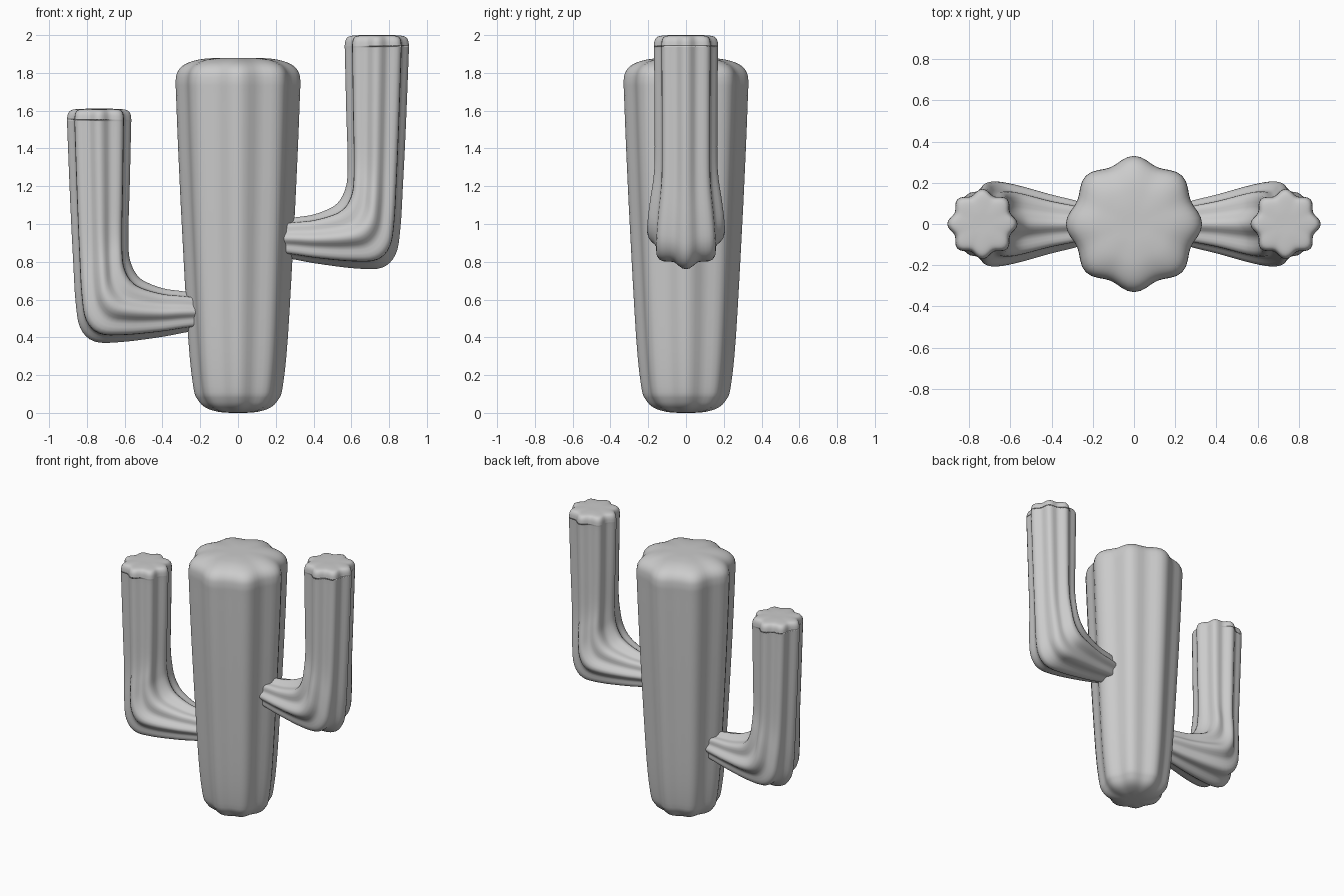
import bpy, bmesh
from math import sin, cos, pi, tau
from mathutils import Vector, Matrix

if "Cube" in bpy.data.objects:
    bpy.data.objects.remove(bpy.data.objects["Cube"])

SEG, STEPS = 64, 4


def smooth_keys(keys):
    """Catmull-Rom interpolation through key tuples."""
    k = [Vector(v) for v in keys]
    k = [k[0]] + k + [k[-1]]
    out = []
    for i in range(1, len(k) - 2):
        a, b, c, d = k[i - 1:i + 3]
        for s in range(STEPS):
            t = s / STEPS
            out.append(0.5 * (2 * b + (c - a) * t + (2 * a - 5 * b + 4 * c - d) * t * t
                              + (3 * b - a - 3 * c + d) * t ** 3))
    return out + [k[-2]]


def ribbed_loft(name, keys, rib):
    """Loft eight-ribbed rings; key = inner x, inner z, outer x, outer z, half width in y."""
    bm = bmesh.new()
    rings = []
    for ix, iz, ox, oz, hy in smooth_keys(keys):
        centre = Vector(((ix + ox) / 2, 0, (iz + oz) / 2))
        axis = Vector(((ox - ix) / 2, 0, (oz - iz) / 2))
        ring = []
        for j in range(SEG):
            a = tau * j / SEG
            r = 1 - rib * (1 - cos(8 * a)) / 2
            ring.append(bm.verts.new(centre + axis * (r * cos(a)) + Vector((0, hy * r * sin(a), 0))))
        rings.append(ring)
    for lo, hi in zip(rings, rings[1:]):
        for j in range(SEG):
            n = (j + 1) % SEG
            bm.faces.new((lo[j], lo[n], hi[n], hi[j]))
    # close both ends with a fan
    for ring in (rings[0], rings[-1]):
        mid = bm.verts.new(sum((v.co for v in ring), Vector()) / SEG)
        for j in range(SEG):
            bm.faces.new((ring[j], ring[(j + 1) % SEG], mid))
    bmesh.ops.recalc_face_normals(bm, faces=bm.faces)
    for f in bm.faces:
        f.smooth = True
    me = bpy.data.meshes.new(name)
    bm.to_mesh(me)
    bm.free()
    ob = bpy.data.objects.new(name, me)
    bpy.context.collection.objects.link(ob)
    return ob


# trunk: radius and height, rounded at both ends
profile = [(0.03, 0.0), (0.1, 0.005), (0.17, 0.027), (0.213, 0.07), (0.237, 0.14),
           (0.264, 0.4), (0.298, 1.0), (0.317, 1.4), (0.328, 1.68), (0.33, 1.76),
           (0.318, 1.81), (0.28, 1.846), (0.21, 1.87), (0.12, 1.879), (0.03, 1.88)]
ribbed_loft("trunk", [(-r, z, r, z, r) for r, z in profile], 0.10)

# arm: tapered root, swollen elbow, upright end with a rounded flat top
arm_keys = [(0.20, 1.02, 0.20, 0.83, 0.09), (0.30, 1.035, 0.30, 0.812, 0.118),
            (0.40, 1.05, 0.42, 0.79, 0.145), (0.50, 1.09, 0.62, 0.765, 0.187),
            (0.545, 1.135, 0.76, 0.768, 0.205), (0.572, 1.20, 0.835, 0.84, 0.203),
            (0.58, 1.27, 0.86, 0.98, 0.19), (0.58, 1.38, 0.873, 1.2, 0.168),
            (0.573, 1.6, 0.888, 1.5, 0.166)]
arm_keys += [(0.735 - r, z, 0.735 + r, z, r) for r, z in
             [(0.169, 1.9), (0.17, 1.945), (0.163, 1.978), (0.14, 1.995), (0.08, 2.0), (0.02, 2.0)]]
ribbed_loft("right_arm", arm_keys, 0.15)

# second arm: same shape turned around and set lower
left = ribbed_loft("left_arm", arm_keys, 0.15)
left.data.transform(Matrix.Translation((0, 0, -0.39)) @ Matrix.Rotation(pi, 4, 'Z'))
